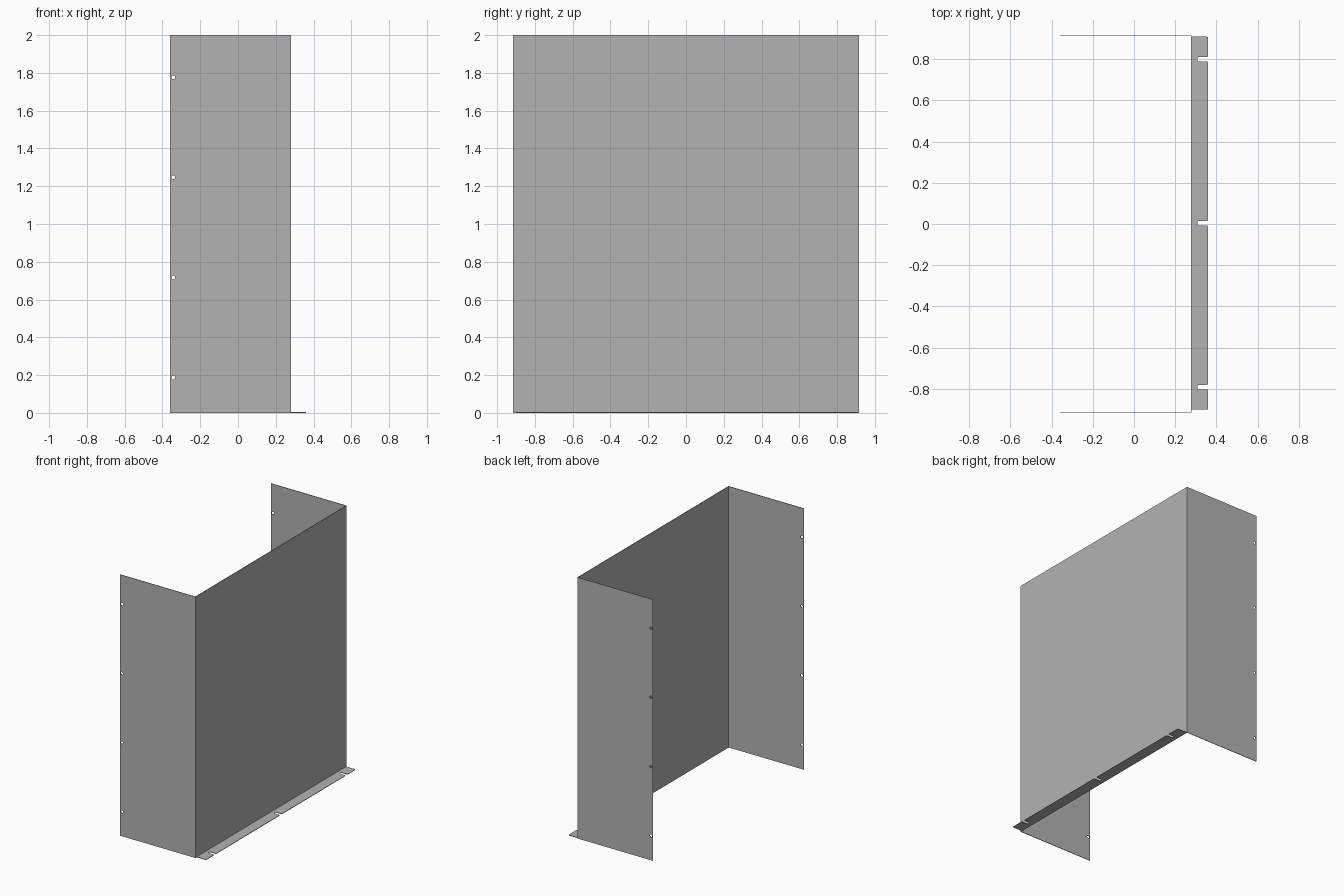
import bpy
import bmesh
import math
from mathutils import Matrix, Vector

if "Cube" in bpy.data.objects:
    bpy.data.objects.remove(bpy.data.objects["Cube"])

T = 0.004                        # sheet thickness
HALF_X, HALF_Y, HEIGHT = 0.36, 0.915, 2.0
WALL_X = 0.28                    # outer face of the main panel

grey = bpy.data.materials.new("sheet grey")
grey.use_nodes = True
colour = (0.45, 0.45, 0.45, 1)
grey.diffuse_color = colour
grey.node_tree.nodes["Principled BSDF"].inputs["Base Color"].default_value = colour


def rect(x0, y0, x1, y1):
    return [(x0, y0), (x1, y0), (x1, y1), (x0, y1)]


def circle(x, y, r, n=20):
    return [(x + r * math.cos(2 * math.pi * i / n),
             y + r * math.sin(2 * math.pi * i / n)) for i in range(n)]


def rounded(points, r, steps=5):
    """Round every corner of a closed outline."""
    out = []
    for i, p in enumerate(points):
        p = Vector(p)
        a = p + (Vector(points[i - 1]) - p).normalized() * r
        b = p + (Vector(points[(i + 1) % len(points)]) - p).normalized() * r
        for k in range(steps + 1):
            t = k / steps
            out.append(a.lerp(p, t).lerp(p.lerp(b, t), t))
    return out


def sheet(name, outlines, matrix):
    """Fill flat outlines (inner ones become holes) and give them thickness."""
    curve = bpy.data.curves.new(name, "CURVE")
    curve.dimensions = "2D"
    curve.fill_mode = "BOTH"
    curve.extrude = T / 2
    for outline in outlines:
        spline = curve.splines.new("POLY")
        spline.points.add(len(outline) - 1)
        for point, co in zip(spline.points, outline):
            point.co = (co[0], co[1], 0, 1)
        spline.use_cyclic_u = True
    helper = bpy.data.objects.new(name + " outline", curve)
    bpy.context.collection.objects.link(helper)
    bpy.context.view_layer.update()
    evaluated = helper.evaluated_get(bpy.context.evaluated_depsgraph_get())
    mesh = bpy.data.meshes.new_from_object(evaluated)
    bpy.data.objects.remove(helper)

    bm = bmesh.new()
    bm.from_mesh(mesh)
    bmesh.ops.remove_doubles(bm, verts=bm.verts, dist=0.00001)
    bmesh.ops.transform(bm, matrix=matrix, verts=bm.verts)
    bmesh.ops.recalc_face_normals(bm, faces=bm.faces)
    for face in bm.faces:
        face.smooth = False
        face.material_index = 0
    bm.to_mesh(mesh)
    bm.free()
    mesh.materials.clear()
    mesh.materials.append(grey)
    obj = bpy.data.objects.new(name, mesh)
    bpy.context.collection.objects.link(obj)
    return obj


# Main panel, drawn in y and z
upright = Matrix(((0, 0, 1, WALL_X - T / 2), (1, 0, 0, 0), (0, 1, 0, 0), (0, 0, 0, 1)))
sheet("main_panel", [rect(-HALF_Y + T, 0, HALF_Y - T, HEIGHT)], upright)

# Side panels with a column of screw holes near the free edge
holes = [circle(-0.343, 0.187 + 0.53 * i, 0.01) for i in range(4)]
for name, side in (("front_side_panel", -1), ("back_side_panel", 1)):
    place = Matrix.Translation((0, side * (HALF_Y - T / 2), 0)) @ Matrix.Rotation(math.pi / 2, 4, "X")
    sheet(name, [rect(-HALF_X, 0, WALL_X, HEIGHT)] + holes, place)

# Bottom flange with open slots along its outer edge
mid, half, slot = 0.004, 0.905, 0.011
edge = [(WALL_X - T, mid - half), (HALF_X, mid - half)]
for y in (mid - 0.795, mid, mid + 0.795):
    edge += [(HALF_X, y - slot), (0.307, y - slot), (0.307, y + slot), (HALF_X, y + slot)]
edge += [(HALF_X, mid + half), (WALL_X - T, mid + half)]
sheet("bottom_flange", [rounded(edge, 0.008)], Matrix.Translation((0, 0, T / 2)))
